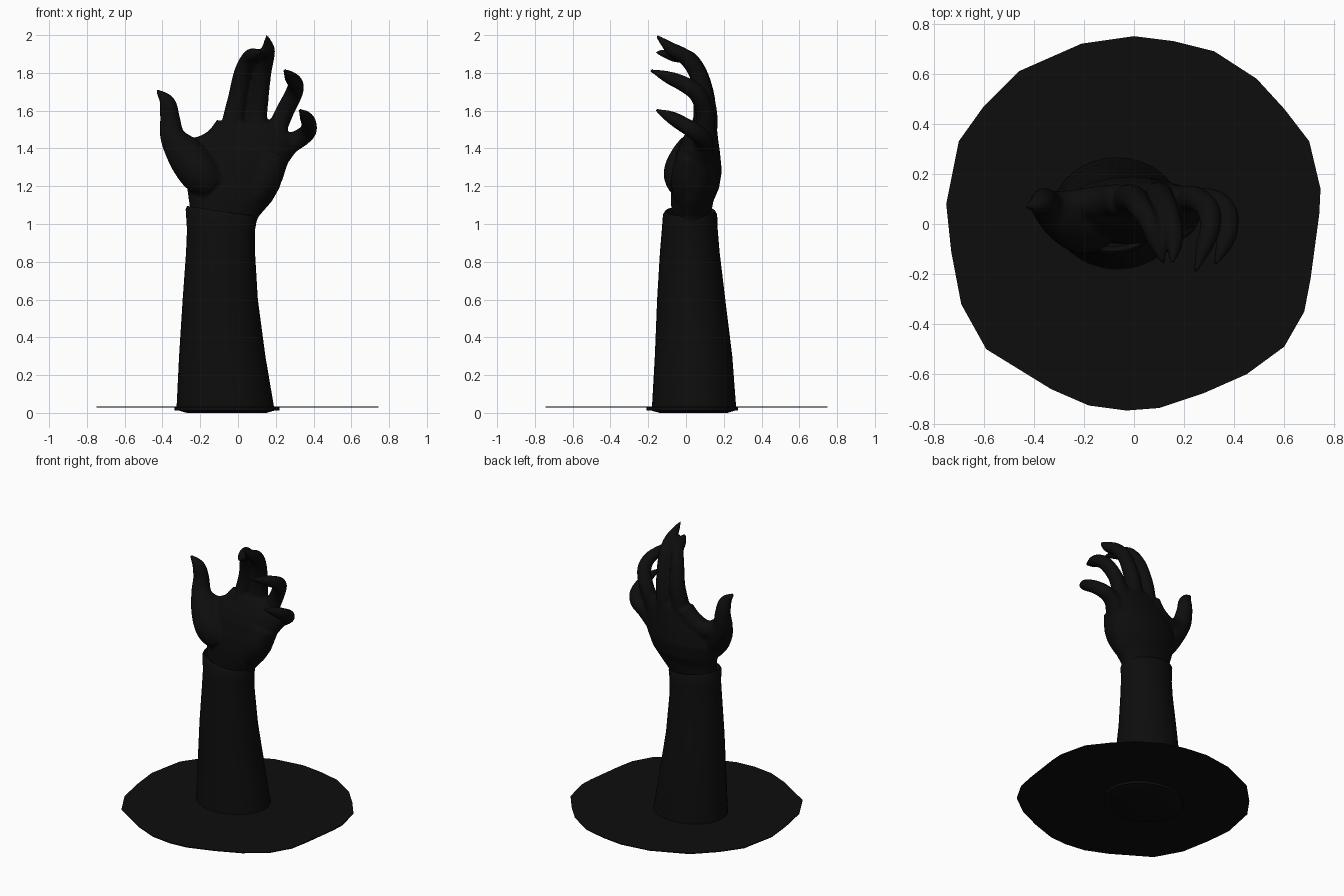
import bpy, bmesh, math
from mathutils import Vector

cube = bpy.data.objects.get("Cube")
if cube:
    bpy.data.objects.remove(cube)


def material(name, value):
    mat = bpy.data.materials.new(name)
    mat.use_nodes = True
    colour = (value, value, value, 1)
    mat.diffuse_color = colour
    mat.node_tree.nodes["Principled BSDF"].inputs["Base Color"].default_value = colour
    return mat


black = material("near_black", 0.004)


def make_object(name, bm):
    bmesh.ops.recalc_face_normals(bm, faces=bm.faces)
    mesh = bpy.data.meshes.new(name)
    bm.to_mesh(mesh)
    bm.free()
    mesh.materials.append(black)
    obj = bpy.data.objects.new(name, mesh)
    bpy.context.collection.objects.link(obj)
    return obj


def shade(obj):
    bpy.ops.object.select_all(action="DESELECT")
    obj.select_set(True)
    bpy.context.view_layer.objects.active = obj
    bpy.ops.object.shade_smooth_by_angle(angle=math.radians(45))


def skin(bm, rings):
    """Bridge rings of points into a closed, capped body."""
    loops = [[bm.verts.new(p) for p in ring] for ring in rings]
    count = len(loops[0])
    for low, high in zip(loops, loops[1:]):
        for i in range(count):
            j = (i + 1) % count
            bm.faces.new((low[i], low[j], high[j], high[i]))
    bm.faces.new(loops[0][::-1])
    bm.faces.new(loops[-1])


def oval(z, x_min, x_max, y_min, y_max, tilt=0, sides=32):
    """Horizontal oval given by its extents, optionally sloping along x."""
    cx, cy = (x_min + x_max) / 2, (y_min + y_max) / 2
    rx, ry = (x_max - x_min) / 2, (y_max - y_min) / 2
    ring = []
    for i in range(sides):
        a = math.tau * i / sides
        dx = rx * math.cos(a)
        ring.append(Vector((cx + dx, cy + ry * math.sin(a), z + tilt * dx)))
    return ring


def spline(points, steps=5):
    """Smooth path through (x, y, z, radius) points."""
    pts = [Vector(p) for p in points]
    pts = [pts[0] * 2 - pts[1]] + pts + [pts[-1] * 2 - pts[-2]]
    path = []
    for a, b, c, d in zip(pts, pts[1:], pts[2:], pts[3:]):
        for k in range(steps):
            t = k / steps
            path.append((b * 2 + (c - a) * t + (a * 2 - b * 5 + c * 4 - d) * t**2
                         + (b * 3 - a - c * 3 + d) * t**3) / 2)
    return path + [pts[-2]]


def finger(bm, points, sides=16):
    path = spline(points)
    side = Vector((1, 0, 0))
    rings = []
    for i, p in enumerate(path):
        ahead = path[min(i + 1, len(path) - 1)].xyz - path[max(i - 1, 0)].xyz
        ahead.normalize()
        side = (side - ahead * side.dot(ahead)).normalized()
        up = ahead.cross(side)
        r = max(p.w, 0.005)
        rings.append([p.xyz + (side * math.cos(math.tau * k / sides)
                               + up * math.sin(math.tau * k / sides)) * r
                      for k in range(sides)])
    skin(bm, rings)


# Hand: palm, fingers and thumb blended into one skin
bm = bmesh.new()
skin(bm, [oval(*row) for row in (
    (0.94, -.24, .07, -.07, .12), (1.04, -.25, .11, -.075, .13),
    (1.12, -.26, .18, -.08, .145), (1.19, -.27, .22, -.08, .175),
    (1.28, -.28, .25, -.07, .19), (1.38, -.25, .285, -.05, .18),
    (1.45, -.19, .29, -.02, .17), (1.5, -.11, .26, .01, .165),
    (1.54, -.07, .2, .04, .15))])
# Index finger
finger(bm, ((-.02, .08, 1.44, .075), (-.025, .1, 1.54, .06), (0, .1, 1.67, .053),
            (.025, .065, 1.8, .047), (.06, .01, 1.88, .041),
            (.09, -.07, 1.895, .035), (.12, -.16, 1.91, .008)))
# Middle finger
finger(bm, ((.09, .08, 1.42, .075), (.095, .11, 1.54, .059), (.11, .1, 1.66, .052),
            (.13, .06, 1.8, .047), (.15, 0, 1.88, .042),
            (.16, -.08, 1.93, .034), (.152, -.16, 2, .006)))
# Ring finger
finger(bm, ((.17, .08, 1.4, .07), (.21, .1, 1.51, .054), (.25, .1, 1.6, .049),
            (.295, .06, 1.69, .047), (.305, -.01, 1.74, .042),
            (.28, -.09, 1.775, .034), (.245, -.19, 1.815, .008)))
# Little finger
finger(bm, ((.2, .07, 1.35, .07), (.27, .09, 1.42, .055), (.33, .085, 1.455, .049),
            (.37, .045, 1.49, .045), (.375, -.02, 1.53, .041),
            (.36, -.08, 1.565, .034), (.325, -.16, 1.605, .008)))
# Thumb with its mound
finger(bm, ((-.13, -.01, 1.2, .085), (-.2, -.01, 1.27, .11), (-.28, .03, 1.37, .1),
            (-.345, .07, 1.46, .068), (-.36, .09, 1.56, .053),
            (-.375, .08, 1.645, .042), (-.43, .07, 1.71, .008)))
# Heel of the palm on the little finger side
finger(bm, ((.08, 0, 1.14, .07), (.14, .01, 1.24, .09), (.18, .04, 1.36, .09)))
# Web between thumb and index finger
finger(bm, ((-.31, .07, 1.42, .06), (-.22, .08, 1.4, .06), (-.12, .09, 1.44, .065),
            (-.06, .1, 1.52, .06)))
hand = make_object("hand", bm)
remesh = hand.modifiers.new("blend", "REMESH")
remesh.mode = "VOXEL"
remesh.voxel_size = 0.01
remesh.use_smooth_shade = True
smooth = hand.modifiers.new("soften", "SMOOTH")
smooth.factor = 0.5
smooth.iterations = 4

# Sleeve: tapering tube with a turned-in cuff and a small hem on the ground
bm = bmesh.new()
skin(bm, [oval(*row) for row in (
    (.012, -.3, .17, -.16, .24), (.012, -.335, .22, -.21, .275),
    (.03, -.335, .22, -.21, .275), (.035, -.325, .19, -.18, .265),
    (.3, -.312, .145, -.165, .245), (.6, -.293, .105, -.153, .208),
    (.85, -.275, .09, -.138, .178), (.97, -.27, .09, -.128, .168),
    (1.05, -.277, .1, -.122, .165, -.15), (1.068, -.27, .095, -.11, .155, -.15),
    (1.04, -.255, .08, -.09, .135, -.15))])
sleeve = make_object("sleeve", bm)
shade(sleeve)

# Ground puddle: thin irregular sheet
outline = ((0, .75), (.16, .73), (.32, .69), (.49, .58), (.6, .46), (.7, .33),
           (.745, .14), (.74, .04), (.705, -.22), (.68, -.35), (.6, -.49),
           (.45, -.6), (.28, -.675), (.1, -.735), (-.03, -.745), (-.18, -.725),
           (-.33, -.66), (-.59, -.5), (-.69, -.32), (-.73, -.11), (-.75, .08),
           (-.7, .33), (-.6, .47), (-.46, .61), (-.21, .72))
bm = bmesh.new()
skin(bm, [[(x, y, z) for x, y in reversed(outline)] for z in (.028, .034)])
shade(make_object("ground_puddle", bm))

# Underside disc of the sleeve, resting on the ground
bm = bmesh.new()
skin(bm, [oval(0, -.27, .15, -.14, .22), oval(.014, -.32, .2, -.19, .265)])
shade(make_object("sleeve_base", bm))
